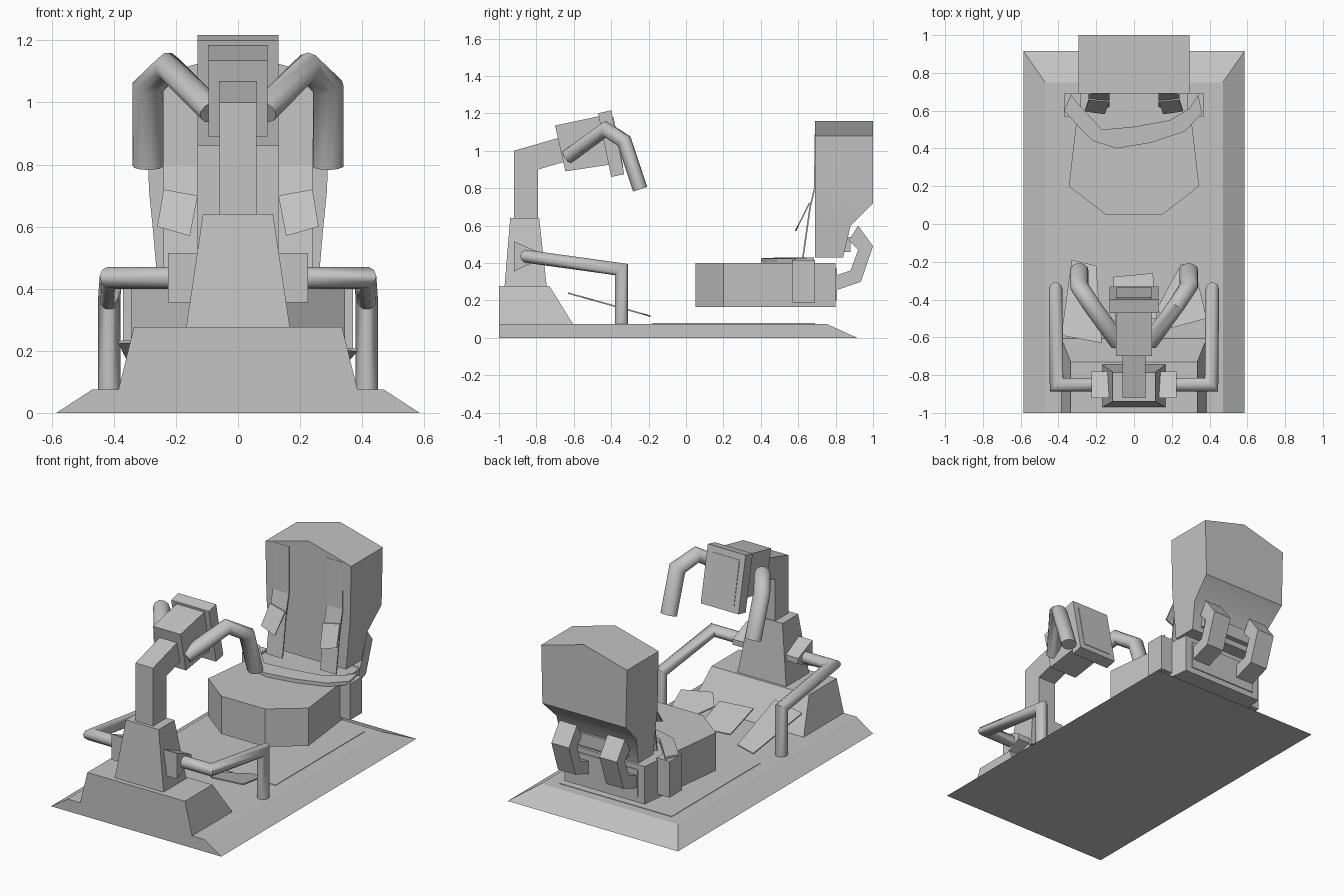
import bpy, bmesh
from mathutils import Vector

if "Cube" in bpy.data.objects:
    bpy.data.objects.remove(bpy.data.objects["Cube"])

GREY = (0.55, 0.55, 0.55, 1)
mat = bpy.data.materials.new("plain grey")
mat.use_nodes = True
mat.diffuse_color = GREY
mat.node_tree.nodes["Principled BSDF"].inputs["Base Color"].default_value = GREY


def make(name, bm, smooth=None):
    bmesh.ops.recalc_face_normals(bm, faces=bm.faces)
    me = bpy.data.meshes.new(name)
    bm.to_mesh(me)
    bm.free()
    me.materials.append(mat)
    ob = bpy.data.objects.new(name, me)
    bpy.context.collection.objects.link(ob)
    if smooth:
        bpy.ops.object.select_all(action='DESELECT')
        ob.select_set(True)
        bpy.context.view_layer.objects.active = ob
        bpy.ops.object.shade_smooth_by_angle(angle=smooth)
    return ob


def loft(name, rings, smooth=None):
    """Skin equal-length rings of points and cap both ends."""
    bm = bmesh.new()
    vs = [[bm.verts.new(p) for p in r] for r in rings]
    n = len(vs[0])
    for a, b in zip(vs, vs[1:]):
        for i in range(n):
            j = (i + 1) % n
            bm.faces.new((a[i], a[j], b[j], b[i]))
    bm.faces.new(vs[0][::-1])
    bm.faces.new(vs[-1])
    return make(name, bm, smooth)


def rect(x0, x1, y0, y1, z):
    return [(x0, y0, z), (x1, y0, z), (x1, y1, z), (x0, y1, z)]


def box(name, x0, x1, y0, y1, z0, z1):
    return loft(name, [rect(x0, x1, y0, y1, z0), rect(x0, x1, y0, y1, z1)])


def side_profile(name, x0, x1, yz):
    return loft(name, [[(x, y, z) for y, z in yz] for x in (x0, x1)])


def tube(name, pts, radius, sides=10, widen=1.0):
    """Mitred round tube along a path, optionally wider along x."""
    pts = [Vector(p) for p in pts]
    d = [(b - a).normalized() for a, b in zip(pts, pts[1:])]
    u = d[0].orthogonal().normalized()
    w = d[0].cross(u)
    disc = bmesh.new()
    circ = bmesh.ops.create_circle(disc, segments=sides, radius=radius)["verts"]
    ring = [pts[0] + u * v.co.x + w * v.co.y for v in circ]
    disc.free()
    rings = [ring]
    for i in range(1, len(pts)):
        # slide each ring along its segment onto the mitre plane
        nrm = d[i - 1] + d[i] if i < len(d) else d[i - 1]
        ring = [p + d[i - 1] * ((pts[i] - p).dot(nrm) / d[i - 1].dot(nrm)) for p in ring]
        rings.append(ring)
    out = []
    for c, r in zip(pts, rings):
        out.append([(c.x + (p.x - c.x) * widen, p.y, p.z) for p in r])
    return loft(name, out, 0.9)


# Floor: sloped slab with a thin mat
loft("floor_base", [rect(-.585, .585, -1, .915, 0), rect(-.47, .47, -1, .75, .075)])
box("floor_mat", -.385, .385, -.18, .69, .07, .078)

# Front console and column
loft("console", [rect(-.385, .385, -1, -.605, .075), rect(-.335, .335, -1, -.73, .277)])
loft("column", [rect(-.167, .167, -.97, -.745, .277), rect(-.113, .113, -.94, -.785, .64)])
side_profile("neck", -.06, .06, [(-.92, .63), (-.92, 1), (-.66, 1.075), (-.62, .95), (-.79, .9), (-.79, .63)])

# Display head: housing, screen and inset panel
side_profile("display_housing", -.095, .095, [(-.70, 1.135), (-.44, 1.19), (-.38, .93), (-.645, .89)])
side_profile("display_screen", -.13, .13, [(-.47, 1.2), (-.40, 1.217), (-.33, .875), (-.40, .86)])
side_profile("screen_panel", -.095, .095, [(-.392, 1.18), (-.388, 1.181), (-.335, .912), (-.339, .911)])

# Floor pedals: tilted thin plates
pedals = {
    "right_pedal": [(-.33, -.19), (-.2, -.22), (-.17, -.63), (-.385, -.59)],
    "middle_pedal": [(-.11, -.28), (.1, -.26), (.12, -.5), (-.1, -.52)],
    "left_pedal": [(.25, -.21), (.32, -.23), (.385, -.5), (.2, -.55), (.12, -.45)]}
for name, xy in pedals.items():
    loft(name, [[(x, y, .235 + t - .28 * (y + .63)) for x, y in xy] for t in (0, .008)])

# Seat cushion with back panel
outline = [(.15, .05), (.345, .2), (.275, .8)]
outline += [(-x, y) for x, y in outline[::-1]]
loft("seat_cushion", [[(x, y, z) for x, y in outline] for z in (.165, .4)])
box("seat_back_panel", -.23, .23, .79, .806, .2, .37)

# Lap belt lying across the cushion
back = [(-.335, .685), (-.28, .62), (-.17, .5), (0, .515), (.19, .55), (.29, .61), (.34, .685)]
front = [(-.37, .6), (-.27, .49), (-.22, .44), (-.09, .4), (.09, .43), (.27, .49), (.36, .585)]
loft("lap_belt", [[(*a, .402), (*b, .402), (*b, .425), (*a, .43)] for a, b in zip(back, front)])

# Backrest: gabled top, tapering to the seat
def back_ring(w, yb, z, peak):
    return [(-w, .69, z), (0, .69, peak), (w, .69, z), (w, yb, z), (0, yb, peak), (-w, yb, z)]

loft("backrest", [back_ring(.26, .84, .43, .43), back_ring(.275, .88, .6, .6),
                  back_ring(.287, 1, .72, .72), back_ring(.295, 1, 1.08, 1.16)], .7)

# Parts that repeat on each side
for side, s in (("left", 1), ("right", -1)):
    tube(side + "_head_handle", [(s * .08, -.63, .97), (s * .225, -.43, 1.115),
                                 (s * .29, -.33, 1.05), (s * .29, -.245, .795)], .04, widen=1.25)
    tube(side + "_side_rail", [(s * .2, -.85, .435), (s * .41, -.85, .435),
                               (s * .415, -.345, .365), (s * .415, -.345, .075)], .036)
    side_profile(side + "_rail_bracket", s * .12, s * .225,
                 [(-.92, .515), (-.92, .355), (-.78, .42), (-.78, .455)])
    box(side + "_belt_anchor", s * .28, s * .37, .57, .69, .19, .415)

    # shoulder strap down the backrest to the cushion, with a buckle
    path = [(.688, 1.09), (.684, .8), (.66, .7), (.62, .42)]
    loft(side + "_shoulder_strap", [[(s * .13, y, z), (s * .24, y, z), (s * .24, y + .008, z),
                                     (s * .13, y + .008, z)] for y, z in path])
    buckle = [(.13, .70), (.24, .72), (.26, .60), (.155, .57)]
    loft(side + "_buckle", [[(s * x, t + .6 + (z - .6) * .5, z) for x, z in buckle] for t in (-.004, .004)])

    # rear support bracket
    side_profile(side + "_rear_bracket", s * .105, s * .225,
                 [(.79, .33), (.88, .36), (.92, .47), (.87, .52), (.92, .6), (1, .49), (.935, .3), (.79, .25)])

box("rear_crossbar", -.2, .2, .83, .88, .46, .54)
